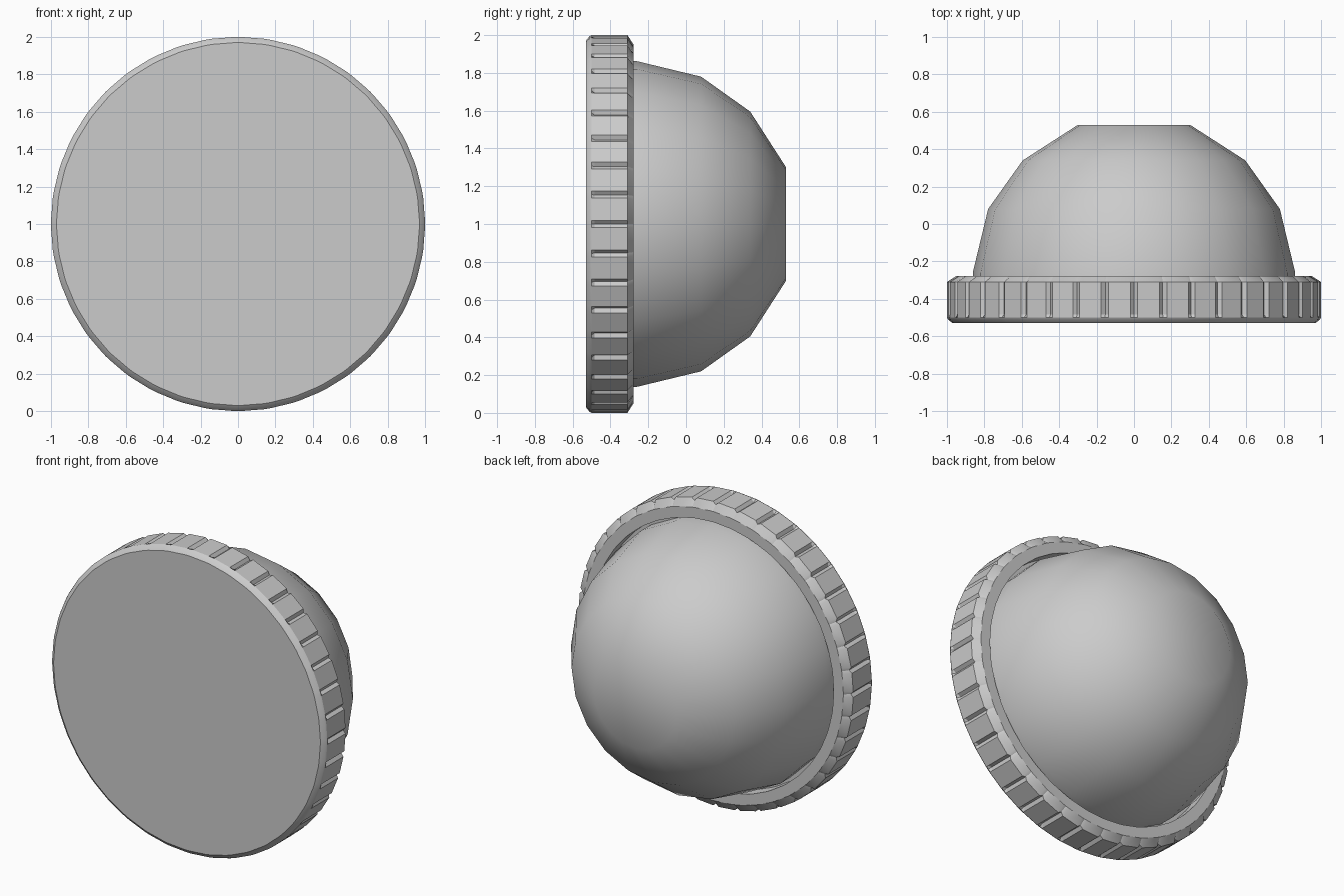
import bpy
import bmesh
from math import sin, cos, radians

cube = bpy.data.objects.get("Cube")
if cube:
    bpy.data.objects.remove(cube, do_unlink=True)

grey = bpy.data.materials.new("plain grey")
grey.use_nodes = True
colour = (0.6, 0.6, 0.6, 1)
grey.diffuse_color = colour
grey.node_tree.nodes["Principled BSDF"].inputs["Base Color"].default_value = colour


def lathe(name, rings, angles, sharp):
    """Join rings of (y, radius function) around the front-to-back axis."""
    bm = bmesh.new()
    loops = []
    for y, radius in rings:
        loops.append([bm.verts.new((radius(i) * sin(radians(a)), y,
                                    1 + radius(i) * cos(radians(a))))
                      for i, a in enumerate(angles)])
    n = len(angles)
    for a, b in zip(loops, loops[1:]):
        for i in range(n):
            j = (i + 1) % n
            bm.faces.new((a[i], a[j], b[j], b[i]))
    bm.faces.new(loops[0])
    bm.faces.new(loops[-1])
    bmesh.ops.recalc_face_normals(bm, faces=bm.faces)
    mesh = bpy.data.meshes.new(name)
    bm.to_mesh(mesh)
    bm.free()
    obj = bpy.data.objects.new(name, mesh)
    bpy.context.collection.objects.link(obj)
    mesh.materials.append(grey)
    bpy.ops.object.select_all(action="DESELECT")
    obj.select_set(True)
    bpy.context.view_layer.objects.active = obj
    bpy.ops.object.shade_smooth_by_angle(angle=radians(sharp))
    return obj


def plain(r):
    return lambda i: r


def fluted(r):
    # Every third point is the bottom of a narrow groove
    return lambda i: r - 0.018 if i % 3 == 0 else r


# Rim: flat front, grooved edge, bevelled back and a shallow recess
flutes = 40
step = 360 / flutes
rim_angles = [k * step + d for k in range(flutes) for d in (0, 1.1, step - 1.1)]
lathe("grooved_rim", [
    (-0.53, plain(0.97)), (-0.51, plain(0.995)), (-0.50, plain(1.0)),
    (-0.485, fluted(1.0)), (-0.31, fluted(1.0)), (-0.278, plain(0.95)),
    (-0.278, plain(0.88)), (-0.36, plain(0.88)),
], rim_angles, 25)

# Dome: faceted outline, smooth shading, flat end
sides = 20
lathe("dome", [
    (-0.37, plain(0.86)), (-0.26, plain(0.862)), (0.08, plain(0.78)),
    (0.34, plain(0.595)), (0.53, plain(0.30)),
], [k * 360 / sides for k in range(sides)], 40)
